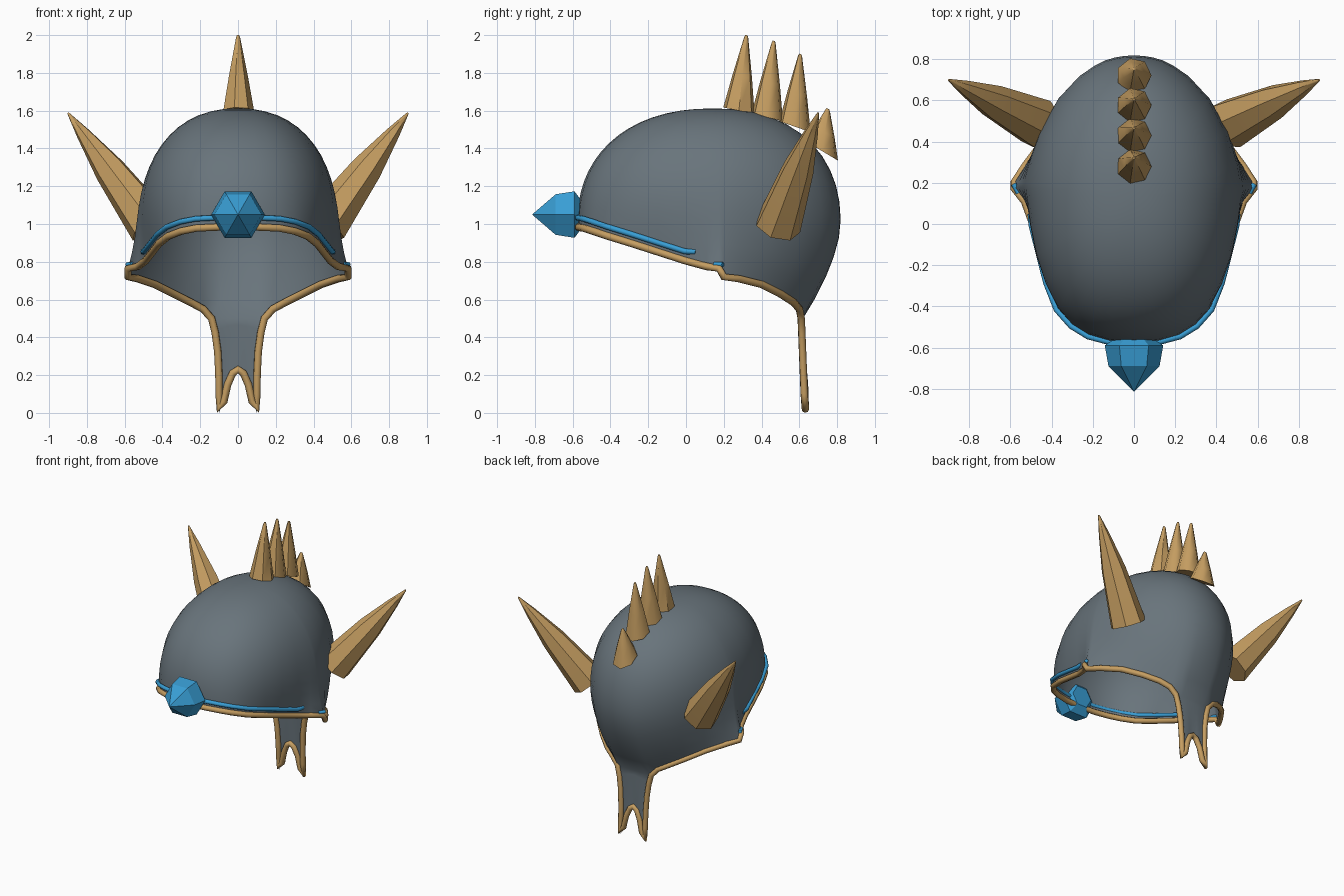
import bpy, bmesh, math
from mathutils import Vector

if "Cube" in bpy.data.objects:
    bpy.data.objects.remove(bpy.data.objects["Cube"])


def material(name, rgb):
    m = bpy.data.materials.new(name)
    m.diffuse_color = (*rgb, 1)
    m.use_nodes = True
    m.node_tree.nodes["Principled BSDF"].inputs["Base Color"].default_value = m.diffuse_color
    return m


STEEL = material("steel grey", (0.14, 0.175, 0.20))
GOLD = material("horn gold", (0.56, 0.34, 0.12))
BLUE = material("gem blue", (0.04, 0.34, 0.66))


def finish(name, bm, mat, smooth=None):
    bmesh.ops.remove_doubles(bm, verts=bm.verts, dist=0.0005)
    bmesh.ops.recalc_face_normals(bm, faces=bm.faces)
    me = bpy.data.meshes.new(name)
    bm.to_mesh(me)
    bm.free()
    me.materials.append(mat)
    ob = bpy.data.objects.new(name, me)
    bpy.context.collection.objects.link(ob)
    if smooth:
        bpy.ops.object.select_all(action='DESELECT')
        ob.select_set(True)
        bpy.context.view_layer.objects.active = ob
        bpy.ops.object.shade_smooth_by_angle(angle=math.radians(smooth))
    return ob


def grid(bm, rows, closed=False):
    """Skin a list of equally long point rows."""
    vs = [[bm.verts.new(p) for p in r] for r in rows]
    n = len(rows[0])
    for a, b in zip(vs, vs[1:]):
        for i in range(n if closed else n - 1):
            j = (i + 1) % n
            bm.faces.new((a[i], a[j], b[j], b[i]))
    return vs


def mirror(half):
    """Half path starting at x = 0, extended to a full path, left to right."""
    return [Vector((-p[0], p[1], p[2])) for p in half[:0:-1]] + [Vector(p) for p in half]


def tube(name, points, radius, mat, cyclic=False):
    cu = bpy.data.curves.new(name, 'CURVE')
    cu.dimensions = '3D'
    cu.bevel_depth = radius
    cu.bevel_resolution = 2
    cu.use_fill_caps = True
    sp = cu.splines.new('POLY')
    sp.points.add(len(points) - 1)
    for q, p in zip(sp.points, points):
        q.co = (*p, 1)
    sp.use_cyclic_u = cyclic
    sp.use_smooth = True
    cu.materials.append(mat)
    ob = bpy.data.objects.new(name, cu)
    bpy.context.collection.objects.link(ob)
    bpy.ops.object.select_all(action='DESELECT')
    ob.select_set(True)
    bpy.context.view_layer.objects.active = ob
    bpy.ops.object.convert(target='MESH')


# Opening edge of the dome: brow, pointed cheek corner, then nape
BROW = [(0, -.575, .985), (.12, -.567, .983), (.22, -.54, .978), (.3, -.49, .962),
        (.37, -.41, .935), (.42, -.28, .895), (.455, -.14, .85), (.49, 0, .805),
        (.53, .11, .775), (.582, .175, .765)]
NAPE = [(.582, .2, .72), (.53, .28, .71), (.44, .4, .68), (.34, .5, .63),
        (.25, .57, .585), (.185, .6, .55), (.14, .61, .5)]
NAPE_IN = [(.093, .616, .5), (.047, .62, .5), (0, .62, .5)]

TOP, WAIST, MID_Y, WIDTH = 1.612, 1.0, .15, .518


def radii(z, front):
    """Half width and depth of the dome outline at height z."""
    k = 1.0
    back = .67
    if z > WAIST:
        k = max(0, 1 - ((z - WAIST) / (TOP - WAIST)) ** 2.25) ** (1 / 2.25)
    else:
        back *= 1 - .286 * ((WAIST - z) / .5) ** 1.6
    return WIDTH * k, (.725 if front else back) * k


def meridian(rim, steps=16):
    """Points from the crown down to one point of the opening edge."""
    rim = Vector(rim)
    front = rim.y < MID_Y
    w, d = radii(rim.z, front)
    dx, dy = rim.x / w, (rim.y - MID_Y) / d
    n = 2.3 if front else 2.0
    s = (abs(dx) ** n + abs(dy) ** n) ** (1 / n)
    dx, dy = dx / s, dy / s
    miss = rim - Vector((w * dx, MID_Y + d * dy, rim.z))
    out = []
    for i in range(steps + 1):
        t = i / steps
        z = rim.z + (TOP - rim.z) * math.cos(t * math.pi / 2)
        w, d = radii(z, front)
        out.append(Vector((w * dx, MID_Y + d * dy, z)) + miss * t ** 6)
    return out


# Helmet shell: dome plus forked neck guard
bm = bmesh.new()
loop = mirror(BROW + NAPE + NAPE_IN)[:-1]
grid(bm, [meridian(p) for p in loop + loop[:1]])


def guard_point(f, s):
    """f runs across (-1..1), s runs down (0..1)."""
    a = abs(f)
    half = .10 + .04 * (1 - s) ** 4
    bottom = .235 - .235 * a ** 1.5
    y0 = .62 - .01 * a ** 2
    return Vector((f * half, y0 + .02 * s * a, .5 + (bottom - .5) * s))


across = [-1, -.67, -.335, 0, .335, .67, 1]
grid(bm, [[guard_point(f, i / 8) for f in across] for i in range(9)])
bmesh.ops.remove_doubles(bm, verts=bm.verts, dist=0.006)
finish("helmet_shell", bm, STEEL, 60)

# Gold trim all around the opening and the forked guard
guard_edge = [guard_point(1, s) for s in (.15, .35, .6, .8)] + [Vector((.105, .632, .02))]
fork = [Vector((.075, .63, .06)), Vector((.055, .627, .15)), Vector((.028, .622, .21)), Vector((0, .62, .23))]
tube("gold_trim", mirror(BROW + NAPE + guard_edge + fork)[:-1], .02, GOLD, True)

# Blue band above the brow, with small pieces at the cheek corners
band = [(x * 1.015, y - .006, z + .05) for x, y, z in BROW[:8]] + [(.502, .05, .853)]
tube("blue_band", mirror(band), .015, BLUE)
for s in (-1, 1):
    tube("cheek_stud", [(s * .56, .15, .786), (s * .585, .195, .785)], .013, BLUE)

# Brow gem, six sided
bm = bmesh.new()
rings = [[(r * math.cos(i * math.pi / 3), y, 1.05 + r * math.sin(i * math.pi / 3)) for i in range(6)]
         for y, r in ((-.69, .124), (-.59, .142), (-.55, .08))]
vs = grid(bm, rings, True)
tip = bm.verts.new((0, -.815, 1.05))
for i in range(6):
    bm.faces.new((tip, vs[0][i], vs[0][(i + 1) % 6]))
bm.faces.new(vs[-1])
finish("brow_gem", bm, BLUE)


def spike(name, base, tip, profile, u, v, sides=7):
    """Tapered spike; u and v span the base plane."""
    base, tip = Vector(base), Vector(tip)
    bm = bmesh.new()
    rows = []
    for t, r in profile:
        c = base.lerp(tip, t)
        rows.append([c + r * (u * math.cos(2 * math.pi * i / sides) + v * math.sin(2 * math.pi * i / sides))
                     for i in range(sides)])
    vs = grid(bm, rows, True)
    bm.faces.new(vs[0])
    bm.faces.new(vs[-1])
    finish(name, bm, GOLD, 50)


# Crest spikes: base y, base z, tip y, tip z, base slope
for by, bz, ty, tz, slope in ((.28, 1.6, .32, 2.0, -.2), (.43, 1.565, .465, 1.97, -.25),
                              (.577, 1.515, .605, 1.9, -.35), (.722, 1.385, .752, 1.61, -.6)):
    spike("crest_spike", (0, by, bz), (0, ty, tz), ((0, .085), (.45, .053), (.97, .011), (1, .006)),
          Vector((1, 0, 0)), Vector((0, 1, slope)))

# Side horns
for s in (-1, 1):
    base, tip = Vector((s * .46, .485, .99)), Vector((s * .9, .7, 1.588))
    axis = (tip - base).normalized()
    u = axis.cross(Vector((0, 0, 1))).normalized()
    spike("side_horn", base, tip, ((0, .125), (.5, .085), (.82, .038), (.98, .009), (1, .005)),
          u, axis.cross(u))
